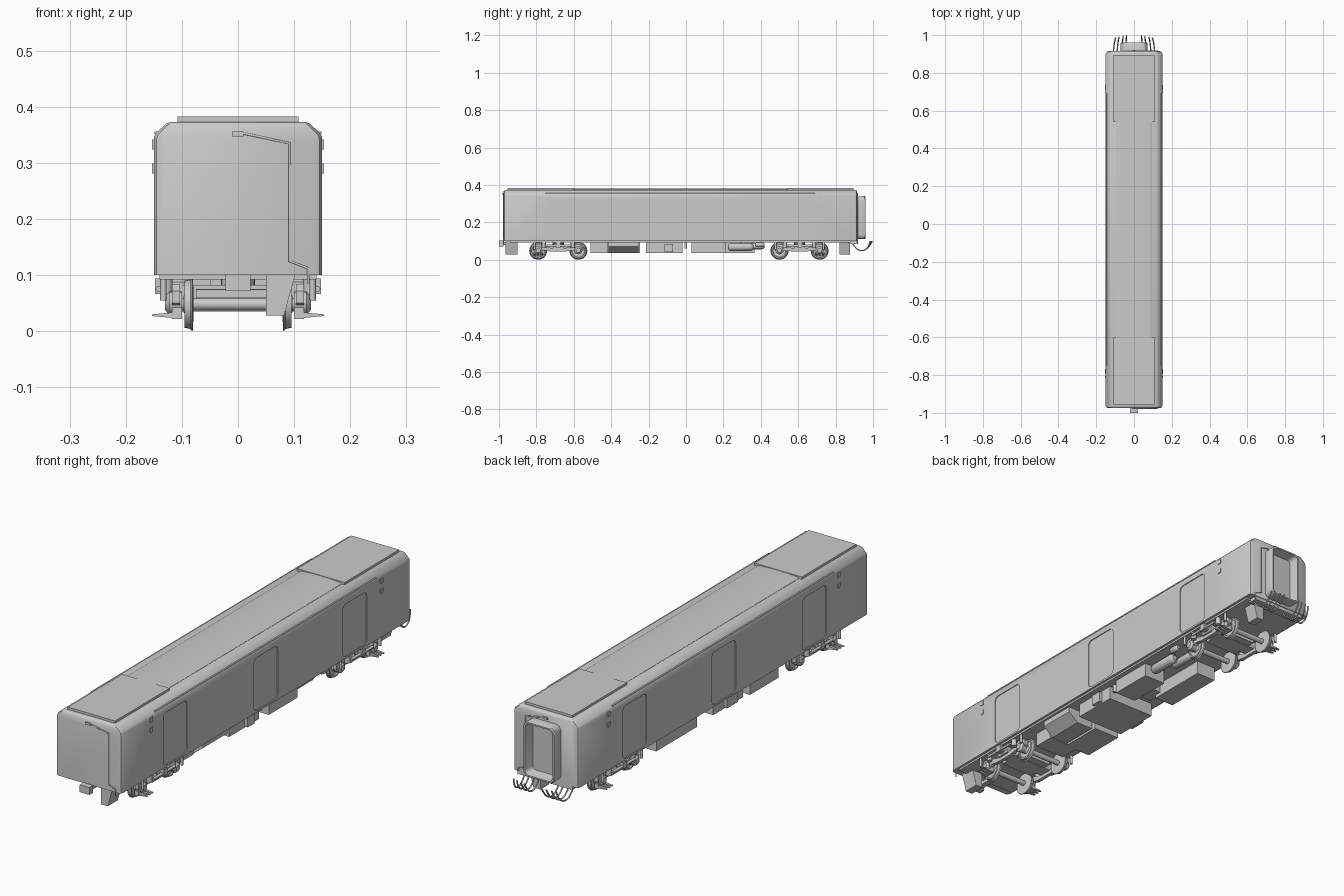
import bpy, bmesh, math
from mathutils import Vector

if "Cube" in bpy.data.objects:
    bpy.data.objects.remove(bpy.data.objects["Cube"])


def loft(name, rings, smooth=0, cap=True):
    """Skin a list of equal-length point rings into a mesh object."""
    bm = bmesh.new()
    vs = [[bm.verts.new(p) for p in r] for r in rings]
    n = len(rings[0])
    for a, b in zip(vs, vs[1:]):
        for i in range(n):
            bm.faces.new((a[i], a[(i + 1) % n], b[(i + 1) % n], b[i]))
    if cap:
        bm.faces.new(vs[0])
        bm.faces.new(vs[-1])
    bmesh.ops.recalc_face_normals(bm, faces=bm.faces)
    me = bpy.data.meshes.new(name)
    bm.to_mesh(me)
    bm.free()
    ob = bpy.data.objects.new(name, me)
    bpy.context.collection.objects.link(ob)
    if smooth:
        bpy.ops.object.select_all(action='DESELECT')
        bpy.context.view_layer.objects.active = ob
        ob.select_set(True)
        bpy.ops.object.shade_smooth_by_angle(angle=math.radians(smooth))
    return ob


def box(name, x0, x1, y0, y1, z0, z1):
    return loft(name, [[(x0, y0, z), (x1, y0, z), (x1, y1, z), (x0, y1, z)] for z in (z0, z1)])


def prism_x(name, prof, x0, x1, smooth=0):
    return loft(name, [[(x, y, z) for y, z in prof] for x in (x0, x1)], smooth)


def lathe(name, origin, prof, axis='X', n=24):
    """Revolve (offset, radius) pairs about a line along the axis."""
    rings = []
    for d, r in prof:
        ring = []
        for i in range(n):
            a = 2 * math.pi * i / n
            c, s = r * math.cos(a), r * math.sin(a)
            p = {'X': (d, c, s), 'Y': (c, d, s), 'Z': (c, s, d)}[axis]
            ring.append(Vector(origin) + Vector(p))
        rings.append(ring)
    return loft(name, rings, 35)


def rrect(u0, u1, v0, v1, r, seg=5):
    pts = []
    for k, (cu, cv) in enumerate([(u1 - r, v1 - r), (u0 + r, v1 - r), (u0 + r, v0 + r), (u1 - r, v0 + r)]):
        for i in range(seg + 1):
            a = math.pi / 2 * (k + i / seg)
            pts.append((cu + r * math.cos(a), cv + r * math.sin(a)))
    return pts


def tube(name, pts, r, smooth=False):
    cu = bpy.data.curves.new(name, 'CURVE')
    cu.dimensions = '3D'
    cu.bevel_depth, cu.bevel_resolution, cu.use_fill_caps = r, 1, True
    sp = cu.splines.new('NURBS' if smooth else 'POLY')
    sp.points.add(len(pts) - 1)
    for p, co in zip(sp.points, pts):
        p.co = (*co, 1)
    if smooth:
        sp.use_endpoint_u, sp.order_u, sp.resolution_u = True, 3, 4
    ob = bpy.data.objects.new(name, cu)
    bpy.context.collection.objects.link(ob)
    bpy.ops.object.select_all(action='DESELECT')
    bpy.context.view_layer.objects.active = ob
    ob.select_set(True)
    bpy.ops.object.convert(target='MESH')


# Body shell with softened ends
half = [(0.15, 0.1), (0.15, 0.345), (0.147, 0.352), (0.128, 0.37), (0.12, 0.373)]
section = half + [(-x, z) for x, z in reversed(half)]
stations = [(-0.975, 0.92, 0.006), (-0.971, 0.97, 0.002), (-0.962, 1, 0), (0.902, 1, 0), (0.911, 0.97, 0.002), (0.915, 0.92, 0.006)]
body = loft("body_shell", [[(x * s, y, z - (dz if z > 0.2 else 0)) for x, z in section]
                           for y, s, dz in stations], 35)

# Recessed sliding doors
for side in (-1, 1):
    for y0 in (-0.70, -0.11, 0.47):
        cutter = prism_x("door_cutter", rrect(y0, y0 + 0.155, 0.108, 0.325, 0.02), side * 0.1465, side * 0.17)
        cutter.hide_render = True
        mod = body.modifiers.new("door", 'BOOLEAN')
        mod.object, mod.solver = cutter, 'EXACT'
        bpy.context.view_layer.objects.active = body
        bpy.ops.object.modifier_apply(modifier=mod.name)
        bpy.data.objects.remove(cutter)
    # Gutters and side lamps
    box("roof_gutter", side * 0.126, side * 0.149, -0.75, 0.69, 0.351, 0.356)
    for y in (-0.78, 0.72):
        for z in (0.29, 0.333):
            box("side_lamp", side * 0.148, side * 0.153, y - 0.008, y + 0.008, z - 0.009, z + 0.009)

# Roof: arched middle and raised end panels
arc = [(0.095 * math.cos(math.pi * i / 12), 0.374 + 0.007 * math.sin(math.pi * i / 12)) for i in range(13)]
arc = [(0.095, 0.37)] + arc + [(-0.095, 0.37)]
loft("roof_arch", [[(x, y, z) for x, z in arc] for y in (-0.62, 0.56)], 40)
for y0, y1 in ((-0.955, -0.60), (0.54, 0.895)):
    box("roof_end_panel", -0.108, 0.108, y0, y1, 0.368, 0.3825)

# Cable conduits on both ends
for y in (-0.976, 0.916):
    tube("end_conduit", [(0, y, 0.352), (0.012, y, 0.352), (0.092, y, 0.335), (0.092, y, 0.125),
                         (0.125, y, 0.112), (0.125, y, 0.085)], 0.0025)
    box("conduit_junction", -0.011, 0.01, y - 0.004, y + 0.004, 0.347, 0.356)

# Gangway at the rear
rings = []
for y, d in ((0.912, 0.002), (0.955, 0), (0.96, 0.003), (0.96, 0.009), (0.921, 0.018)):
    rings.append([(x, y, z) for x, z in rrect(-0.072 + d, 0.072 - d, 0.11 + d, 0.34 - d, 0.024 - d * 0.5)])
loft("gangway", rings, 35)

# Rear hoses
for s in (-1, 1):
    for i, x in enumerate((0.045, 0.065, 0.09, 0.11)):
        tube("rear_hose", [(s * x, 0.885, 0.095), (s * x, 0.905, 0.06), (s * x * 0.97, 0.94, 0.045),
                           (s * x * 0.92, 0.975, 0.062), (s * x * 0.88, 0.997 - 0.004 * i, 0.1)], 0.0033, True)
box("rear_buffer_beam", -0.12, 0.12, 0.87, 0.912, 0.085, 0.101)

# Front coupler
box("coupler_shank", -0.012, 0.012, -0.99, -0.9, 0.078, 0.096)
box("coupler_head", -0.022, 0.022, -1.0, -0.975, 0.072, 0.102)
for y0, y1 in ((-0.965, -0.90), (0.82, 0.877)):
    loft("end_equipment_box", [[(0.05, y0, 0.1), (0.102, y0, 0.1), (0.102, y1, 0.1), (0.05, y1, 0.1)],
                               [(0.05, y0, 0.028), (0.082, y0, 0.028), (0.082, y1, 0.028), (0.05, y1, 0.028)]])

# Underfloor equipment
for name, *d in (
        ("underframe", -0.14, 0.14, -0.94, 0.88, 0.092, 0.101),
        ("battery_box", -0.05, 0.09, -0.51, -0.42, 0.035, 0.1),
        ("converter_box", -0.12, 0.0, -0.43, -0.245, 0.035, 0.1),
        ("main_equipment_box", -0.11, 0.11, -0.215, -0.02, 0.035, 0.1),
        ("meter_box", 0.1, 0.125, -0.115, -0.07, 0.04, 0.085),
        ("meter_box", -0.125, -0.1, -0.16, -0.09, 0.04, 0.085),
        ("compressor_box", 0.02, 0.12, 0.03, 0.215, 0.035, 0.1),
        ("valve_box", -0.045, 0.03, 0.05, 0.13, 0.05, 0.1),
        ("heater_box", -0.12, -0.03, 0.1, 0.365, 0.035, 0.1)):
    box(name, *d)
loft("sloped_inverter_box", [[(x, y, z) for x, z in ((0.01, 0.1), (0.13, 0.1), (0.13, 0.07), (0.085, 0.035), (0.01, 0.035))]
                             for y in (-0.415, -0.255)])
lathe("drain_pipe", (0.1, -0.002, 0), [(0.06, 0.007), (0.1, 0.007)], 'Z', 12)
for x, y0, y1, z, r in ((0.085, 0.225, 0.36, 0.068, 0.021), (0.04, 0.30, 0.42, 0.073, 0.017), (0.115, 0.37, 0.42, 0.08, 0.013)):
    lathe("air_tank", (x, 0, z), [(y0, r * 0.5), (y0 + 0.006, r * 0.87), (y0 + 0.014, r), (y1 - 0.014, r),
                                  (y1 - 0.006, r * 0.87), (y1, r * 0.5)], 'Y', 20)
    box("tank_strap", x - 0.006, x + 0.006, (y0 + y1) / 2 - 0.005, (y0 + y1) / 2 + 0.005, z, 0.1)

# Bogies
upper = [(0, 0.064), (0.045, 0.064), (0.07, 0.072), (0.09, 0.084), (0.122, 0.084), (0.135, 0.072)]
lower = [(0.135, 0.05), (0.115, 0.04), (0.092, 0.04), (0.075, 0.05), (0.04, 0.044), (0, 0.044)]
frame = upper + lower + [(-y, z) for y, z in lower[-2::-1]] + [(-y, z) for y, z in upper[:0:-1]]
for cy, outer in ((-0.683, -1), (0.607, 1)):
    box("bogie_bolster", -0.125, 0.125, cy - 0.028, cy + 0.028, 0.058, 0.082)
    box("bogie_crossbeam", -0.075, 0.075, cy - 0.055, cy + 0.055, 0.06, 0.075)
    lathe("bogie_pivot", (0, cy, 0), [(0.075, 0.03), (0.1, 0.03)], 'Z')
    for e in (-1, 1):
        ay = cy + e * 0.1075
        lathe("axle", (0, ay, 0.048), [(-0.12, 0.011), (0.12, 0.011)], n=16)
        box("brake_unit", -0.075, 0.075, ay - e * 0.055 - 0.007, ay - e * 0.055 + 0.007, 0.06, 0.074)
        for s in (-1, 1):
            lathe("wheel", (0, ay, 0.048), [(s * x, r) for x, r in (
                (0.079, 0.02), (0.08, 0.036), (0.08, 0.046), (0.082, 0.048), (0.085, 0.044),
                (0.095, 0.042), (0.095, 0.036), (0.09, 0.034), (0.09, 0.018), (0.097, 0.015))], n=32)
            lathe("axle_box", (0, ay, 0.05), [(s * 0.1, 0.021), (s * 0.122, 0.021), (s * 0.13, 0.012)], n=16)
            lathe("primary_spring", (s * 0.128, ay - e * 0.03, 0), [(0.062, 0.011), (0.092, 0.011)], 'Z', 12)
            tube("axle_damper", [(s * 0.133, ay + e * 0.02, 0.055), (s * 0.133, ay + e * 0.02, 0.092)], 0.006)
    for s in (-1, 1):
        prism_x("bogie_side_frame", [(cy + y, z) for y, z in frame], s * 0.103, s * 0.118)
        lathe("air_spring", (s * 0.108, cy, 0), [(0.068, 0.02), (0.073, 0.027), (0.088, 0.027), (0.094, 0.02)], 'Z', 20)
        box("damper_bracket", s * 0.118, s * 0.148, cy - 0.012, cy + 0.012, 0.066, 0.094)
        tube("yaw_damper", [(s * 0.141, cy - 0.07, 0.075), (s * 0.141, cy + 0.07, 0.075)], 0.006)
        # Pickup shoes beside the outer axle
        py = cy + outer * 0.1075
        box("pickup_bracket", s * 0.1, s * 0.118, py - 0.025, py + 0.025, 0.022, 0.042)
        for dy in (-0.018, 0, 0.018):
            loft("pickup_finger", [[(s * 0.11, py + dy + k * 0.006, z) for k, z in ((-1, 0.023), (1, 0.023), (1, 0.034), (-1, 0.034))],
                                   [(s * 0.153, py + dy + k * 0.004, z) for k, z in ((-1, 0.027), (1, 0.027), (1, 0.03), (-1, 0.03))]])
